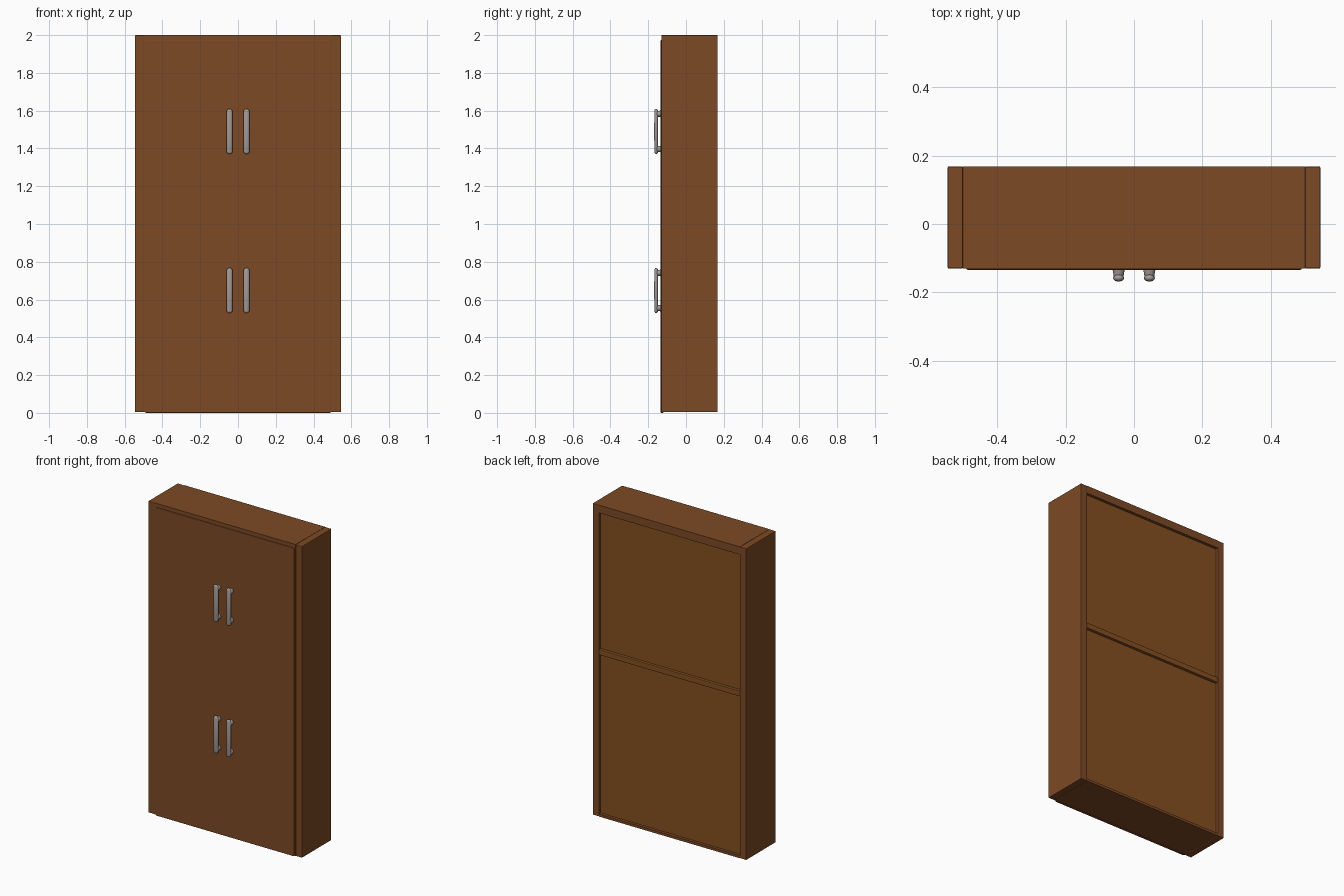
import bpy, bmesh
from mathutils import Matrix, Vector

if "Cube" in bpy.data.objects:
    bpy.data.objects.remove(bpy.data.objects["Cube"])


def material(name, rgb):
    m = bpy.data.materials.new(name)
    m.diffuse_color = (*rgb, 1)
    m.use_nodes = True
    m.node_tree.nodes["Principled BSDF"].inputs["Base Color"].default_value = m.diffuse_color
    return m


WOOD = material("brown wood", (0.205, 0.067, 0.0185))
BACK = material("golden brown wood", (0.23, 0.08, 0.0145))
METAL = material("grey metal", (0.36, 0.325, 0.315))


def finish(bm, name, mat):
    me = bpy.data.meshes.new(name)
    bm.to_mesh(me)
    bm.free()
    me.materials.append(mat)
    ob = bpy.data.objects.new(name, me)
    bpy.context.collection.objects.link(ob)
    return ob


def box(name, lo, hi, mat, bevel=0.0):
    bm = bmesh.new()
    lo, hi = Vector(lo), Vector(hi)
    bmesh.ops.create_cube(bm, size=1, matrix=Matrix.Translation((lo + hi) / 2)
                          @ Matrix.Diagonal((*(hi - lo), 1)))
    ob = finish(bm, name, mat)
    if bevel:
        b = ob.modifiers.new("soft edges", 'BEVEL')
        b.width = bevel
        b.segments = 2
    return ob


W, F, B, T = 0.545, -0.13, 0.168, 0.045   # half width, front, back, stile width
PANEL = 0.15                              # back panel plane

# carcass
for s, side in ((-1, "left"), (1, "right")):
    x0, x1 = sorted((s * W, s * (W - T)))
    box(side + "_side", (x0, F, 0.004), (x1, B, 2), WOOD, 0.003)
box("top_board", (-W + T, F, 1.95), (W - T, B, 2), WOOD)
box("bottom_board", (-W + T, F, 0.004), (W - T, B, 0.02), WOOD)
box("front_board", (-W + T, F, 0.02), (W - T, F + 0.02, 1.95), WOOD)

# slightly raised door front
box("door_front", (-0.49, F - 0.004, 0), (0.49, F + 0.01, 1.975), WOOD, 0.003)

# recessed back with a rail across the middle
box("back_panel", (-W + T, PANEL - 0.02, 0.02), (W - T, PANEL, 1.95), BACK)
box("back_rail", (-W + T, PANEL - 0.01, 1.04), (W - T, B, 1.075), BACK, 0.003)


def handle(name, x, z):
    # rounded grip bar: a stretched capsule
    bm = bmesh.new()
    bmesh.ops.create_uvsphere(bm, u_segments=20, v_segments=12, radius=0.016)
    for v in bm.verts:
        if abs(v.co.z) < 1e-5:
            continue
        v.co.z += 0.104 if v.co.z > 0 else -0.104
    for v in bm.verts:
        v.co = Vector((v.co.x + x, v.co.y * 0.64 - 0.158, v.co.z + z))
    # flared posts joining the bar to the door
    for s in (-1, 1):
        m = (Matrix.Translation((x, -0.143, z + s * 0.093))
             @ Matrix.Rotation(1.5707963, 4, 'X'))
        bmesh.ops.create_cone(bm, cap_ends=True, segments=16, radius1=0.018,
                              radius2=0.014, depth=0.026, matrix=m)
    ob = finish(bm, name, METAL)
    bpy.ops.object.select_all(action='DESELECT')
    ob.select_set(True)
    bpy.context.view_layer.objects.active = ob
    bpy.ops.object.shade_smooth_by_angle()


for z, row in ((1.49, "upper"), (0.648, "lower")):
    for s, side in ((-1, "left"), (1, "right")):
        handle(f"{row}_{side}_handle", s * 0.045, z)
